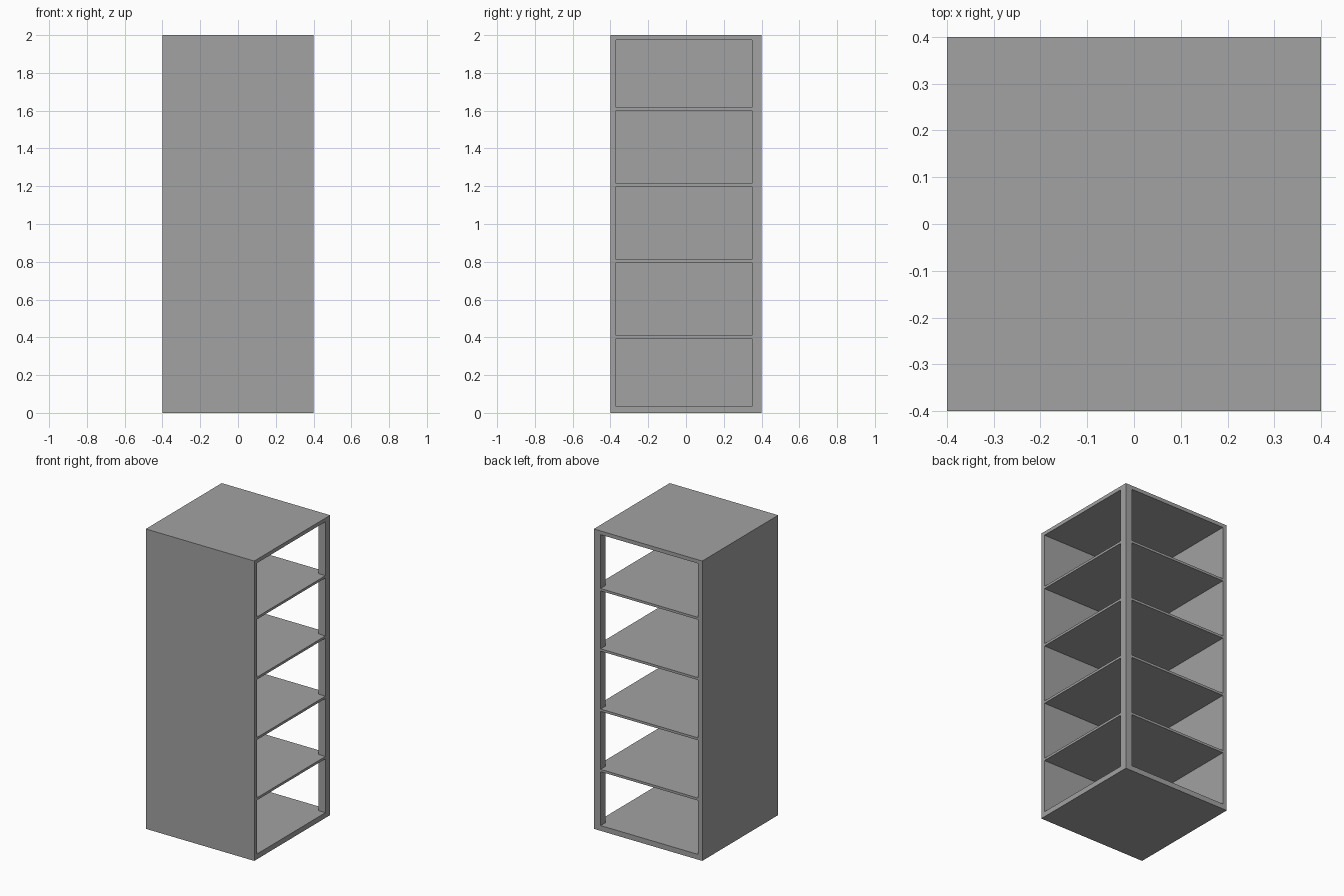
import bpy

cube = bpy.data.objects.get("Cube")
if cube:
    bpy.data.objects.remove(cube, do_unlink=True)

# Single painted finish
grey = bpy.data.materials.new("mid_grey")
grey.use_nodes = True
COLOUR = (0.36, 0.36, 0.36, 1)
grey.diffuse_color = COLOUR
grey.node_tree.nodes["Principled BSDF"].inputs["Base Color"].default_value = COLOUR

H = 0.4        # half width
T = 2.0        # height
WALL = 0.03
POST = 0.05
BASE = 0.035
LID = 0.025
SHELF = 0.016


def box(name, lo, hi):
    """Box spanning two opposite corners."""
    bpy.ops.mesh.primitive_cube_add(size=1, location=[(a + b) / 2 for a, b in zip(lo, hi)])
    ob = bpy.context.object
    ob.name = name
    ob.scale = [b - a for a, b in zip(lo, hi)]
    bpy.ops.object.transform_apply(location=False, rotation=False, scale=True)
    ob.data.materials.append(grey)
    return ob


# Base and top slabs
box("base", (-H, -H, 0), (H, H, BASE))
box("top", (-H, -H, T - LID), (H, H, T))

# Two closed sides and the post at the open corner
box("front_wall", (-H, -H, BASE), (H, -H + WALL, T - LID))
box("right_wall", (-H, -H + WALL, BASE), (-H + WALL, H, T - LID))
box("corner_post", (H - POST, H - POST, BASE), (H, H, T - LID))

# Shelves, flush with the open sides
for i in range(4):
    z = 0.394 + i * 0.402
    box(f"shelf_{i + 1}", (-H + WALL, -H + WALL, z), (H, H, z + SHELF))
